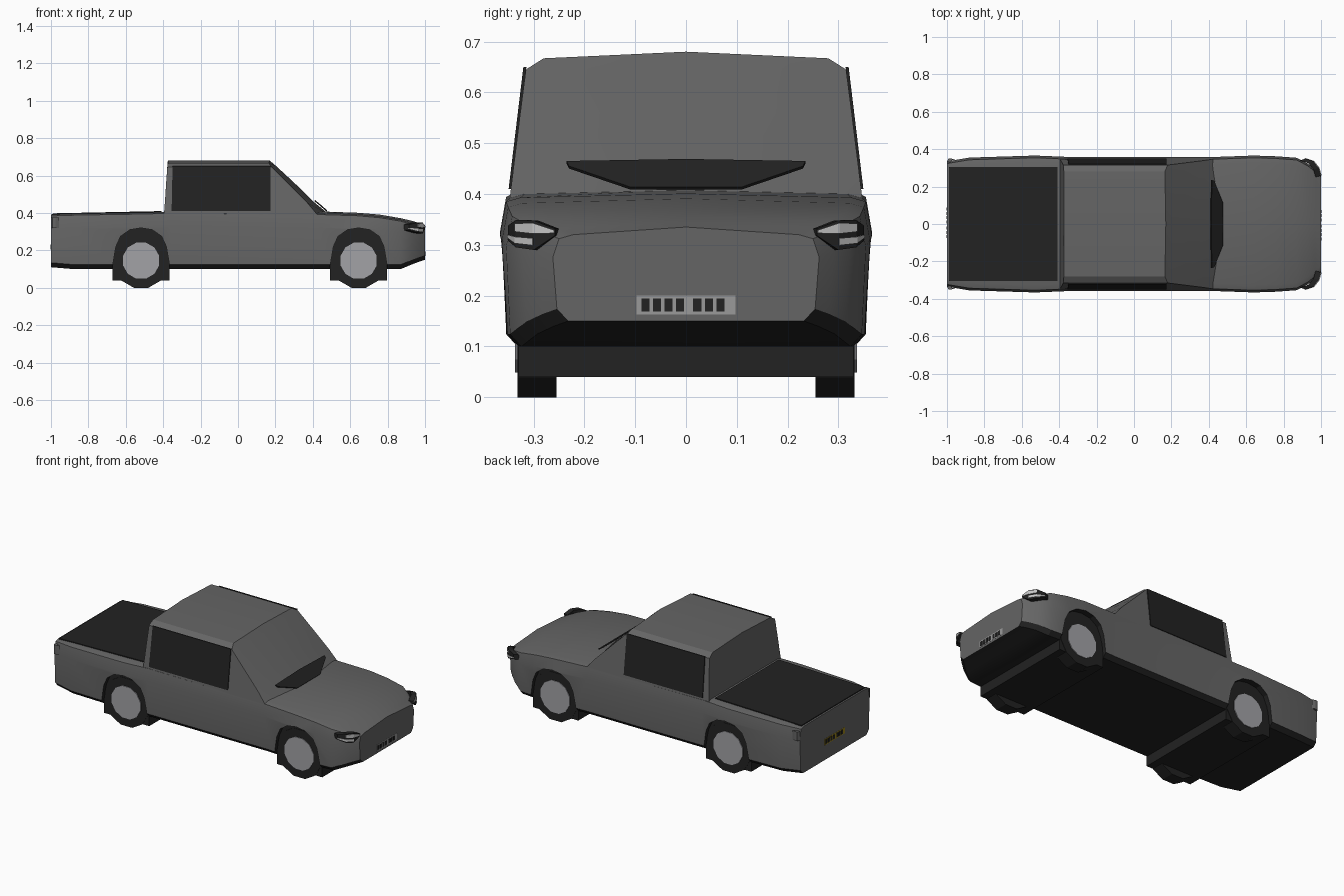
import bpy, bmesh, math
from mathutils import Vector

cube = bpy.data.objects.get("Cube")
if cube:
    bpy.data.objects.remove(cube)


def material(name, r, g, b):
    m = bpy.data.materials.new(name)
    m.use_nodes = True
    m.diffuse_color = (r, g, b, 1)
    m.node_tree.nodes["Principled BSDF"].inputs["Base Color"].default_value = (r, g, b, 1)
    return m


GREY = material("body grey", 0.13, 0.13, 0.13)
DARK = material("trim black", 0.016, 0.016, 0.016)
RIM = material("rim silver", 0.36, 0.36, 0.38)
LENS = material("lens white", 0.55, 0.55, 0.55)
WHITE = material("front plate grey", 0.32, 0.32, 0.32)
YELLOW = material("rear plate yellow", 0.35, 0.24, 0.01)


def finish(name, bm, mats, smooth=None):
    bmesh.ops.recalc_face_normals(bm, faces=bm.faces)
    me = bpy.data.meshes.new(name)
    bm.to_mesh(me)
    bm.free()
    for m in mats:
        me.materials.append(m)
    ob = bpy.data.objects.new(name, me)
    bpy.context.collection.objects.link(ob)
    if smooth:
        bpy.ops.object.select_all(action="DESELECT")
        ob.select_set(True)
        bpy.context.view_layer.objects.active = ob
        bpy.ops.object.shade_smooth_by_angle(angle=math.radians(smooth))
    return ob


def loft(rings, closed=True, caps=True, dark_sides=()):
    """Skin a list of equal rings; strips listed in dark_sides use slot 1."""
    bm = bmesh.new()
    vs = [[bm.verts.new(p) for p in ring] for ring in rings]
    n = len(rings[0])
    for a, b in zip(vs, vs[1:]):
        for j in range(n if closed else n - 1):
            k = (j + 1) % n
            f = bm.faces.new((a[j], a[k], b[k], b[j]))
            f.material_index = int(j in dark_sides)
    if caps:
        bm.faces.new(vs[0])
        bm.faces.new(vs[-1])
    return bm, vs


def plate(name, corners, offset, mat):
    """Thin slab: an outline pushed along an offset vector."""
    lo = [Vector(c) for c in corners]
    bm, _ = loft([lo, [c + Vector(offset) for c in lo]])
    return finish(name, bm, [mat])


def prism_y(outline, y0, y1):
    bm, _ = loft([[(x, y, z) for x, z in outline] for y in (y0, y1)])
    return bm


def mirrored(half):
    """Close a half ring (first and last points on the centre line)."""
    return half + [(x, -y, z) for x, y, z in half[-2:0:-1]]


# Lower body: x, half width, edge height, centre height, underside height
stations = [
    (-1.0, 0.335, 0.390, 0.393, 0.11), (-0.88, 0.355, 0.394, 0.396, 0.10),
    (-0.53, 0.366, 0.400, 0.402, 0.10), (-0.36, 0.359, 0.404, 0.406, 0.10),
    (0.42, 0.358, 0.398, 0.409, 0.10), (0.64, 0.366, 0.391, 0.401, 0.10),
    (0.76, 0.362, 0.380, 0.391, 0.10), (0.87, 0.354, 0.362, 0.372, 0.10),
    (0.93, 0.322, 0.345, 0.358, 0.125), (0.97, 0.290, 0.330, 0.345, 0.14),
    (1.0, 0.262, 0.318, 0.335, 0.15)]
rings = []
for x, w, edge, mid, low in stations:
    rings.append(mirrored([
        (x, 0, low), (x, w - 0.03, low), (x, w - 0.008, low + 0.024),
        (x, w, low + 0.75 * (edge - low)), (x, w - 0.012, edge - 0.006),
        (x, w - 0.04, edge + 0.002), (x, 0, mid)]))
bm, _ = loft(rings, dark_sides=(0, 1, 10, 11))
body = finish("lower_body", bm, [GREY, DARK])

# Wheel arches, wheels and rims
ARCH = [(-0.152, 0.04), (-0.152, 0.12), (-0.135, 0.22), (-0.11, 0.275), (-0.06, 0.31),
        (0, 0.32), (0.06, 0.31), (0.11, 0.275), (0.135, 0.22), (0.152, 0.12), (0.152, 0.04)]


def disc(name, x, y0, y1, r, mat):
    pts = []
    for i in range(12):
        a = math.radians(15 + 30 * i)
        pts.append((x + r * math.cos(a), 0.145 + r * math.sin(a)))
    return finish(name, prism_y(pts, y0, y1), [mat])


for end, x in (("rear", -0.518), ("front", 0.645)):
    outline = [(x + px, pz) for px, pz in ARCH]
    bm = prism_y(outline, -0.5, 0.5)
    for f in bm.faces:
        f.material_index = 1
    cutter = finish("arch_cutter", bm, [GREY, DARK])
    cutter.hide_render = True
    cut = body.modifiers.new("arch", "BOOLEAN")
    cut.operation, cut.object, cut.solver = "DIFFERENCE", cutter, "EXACT"
    bpy.context.view_layer.objects.active = body
    bpy.ops.object.modifier_apply(modifier=cut.name)
    bpy.data.objects.remove(cutter)
    finish(end + "_wheel_arch", prism_y(outline, -0.33, 0.33), [DARK])
    for side, s in (("left", 1), ("right", -1)):
        disc(f"{end}_{side}_tyre", x, s * 0.255, s * 0.332, 0.15, DARK)
        disc(f"{end}_{side}_rim", x, s * 0.32, s * 0.336, 0.1, RIM)

bpy.ops.object.select_all(action="DESELECT")
body.select_set(True)
bpy.context.view_layer.objects.active = body
bpy.ops.object.shade_smooth_by_angle(angle=math.radians(25))

# Cab: height, half width, rear x, pillar x, windscreen centre x, centre height
levels = [(0.39, 0.347, -0.396, 0.425, 0.49, 0.39), (0.455, 0.339, -0.391, 0.37, 0.41, 0.455),
          (0.56, 0.326, -0.384, 0.265, 0.30, 0.562), (0.645, 0.315, -0.378, 0.18, 0.205, 0.65),
          (0.667, 0.28, -0.375, 0.165, 0.17, 0.68)]
rings = [mirrored([(r, 0, c), (r, w, z), (p, w, z), (f, 0, c)]) for z, w, r, p, f, c in levels]
bm, vs = loft(rings, caps=False)
top = vs[-1]
bm.faces.new(top[:4])
bm.faces.new((top[3], top[4], top[5], top[0]))
finish("cab", bm, [GREY], smooth=20)

# Windows and bed cover
for side, s in (("left", 1), ("right", -1)):
    plate(side + "_window", [(-0.355, s * 0.343, 0.41), (0.175, s * 0.343, 0.41),
                             (0.175, s * 0.314, 0.65), (-0.35, s * 0.314, 0.65)],
          (0, s * 0.006, 0), DARK)
plate("windscreen_panel", [(0.472, -0.11, 0.409), (0.472, 0.11, 0.409), (0.425, 0.23, 0.45),
                           (0.412, 0.235, 0.46), (0.408, 0, 0.464), (0.412, -0.235, 0.46),
                           (0.425, -0.23, 0.45)], (0.005, 0, 0.005), DARK)
plate("bed_cover", [(-0.99, -0.305, 0.392), (-0.41, -0.305, 0.404),
                    (-0.41, 0.305, 0.404), (-0.99, 0.305, 0.392)], (0, 0, 0.006), DARK)


# Lamps: bands that wrap around the body corners
def band(name, path, lows, highs, depth, mat):
    rings = []
    for (x, y), lo, hi in zip(path, lows, highs):
        d = Vector((x, y)).normalized() * depth
        rings.append([(x, y, lo), (x, y, hi), (x - d.x, y - d.y, hi), (x - d.x, y - d.y, lo)])
    finish(name, loft(rings)[0], [mat])


for side, s in (("left", 1), ("right", -1)):
    path = [(0.915, s * 0.35), (0.96, s * 0.335), (0.988, s * 0.30), (1.0, s * 0.258)]
    band(side + "_headlamp", path, (0.308, 0.295, 0.29, 0.318),
         (0.338, 0.349, 0.348, 0.332), 0.03, DARK)
    outer = [(x + 0.003, y + s * 0.002) for x, y in path]
    band(side + "_upper_lens", outer[1:], (0.326, 0.322, 0.323), (0.342, 0.343, 0.329), 0.008, LENS)
    band(side + "_lower_lens", outer[:3], (0.314, 0.303, 0.299), (0.32, 0.316, 0.313), 0.008, LENS)
    band(side + "_tail_lamp", [(-0.975, s * 0.35), (-0.992, s * 0.349), (-1.0, s * 0.335)],
         (0.32,) * 3, (0.375,) * 3, 0.02, GREY)

# Number plates with plain dark bars
for end, s, low, mat in (("front", 1, 0.163, WHITE), ("rear", -1, 0.2, YELLOW)):
    def panel(name, y0, y1, z0, z1, lift, m):
        x = s * (0.998 + lift)
        plate(name, [(x, y0, z0), (x, y1, z0), (x, y1, z1), (x, y0, z1)], (s * 0.003, 0, 0), m)
    panel(end + "_plate", -0.097, 0.097, low, low + 0.037, 0, mat)
    for i in range(7):
        y = s * (-0.08 + 0.0228 * i + (0.011 if i > 3 else 0))
        panel(f"{end}_plate_bar_{i + 1}", y - 0.008, y + 0.008, low + 0.006, low + 0.031, 0.002, DARK)
